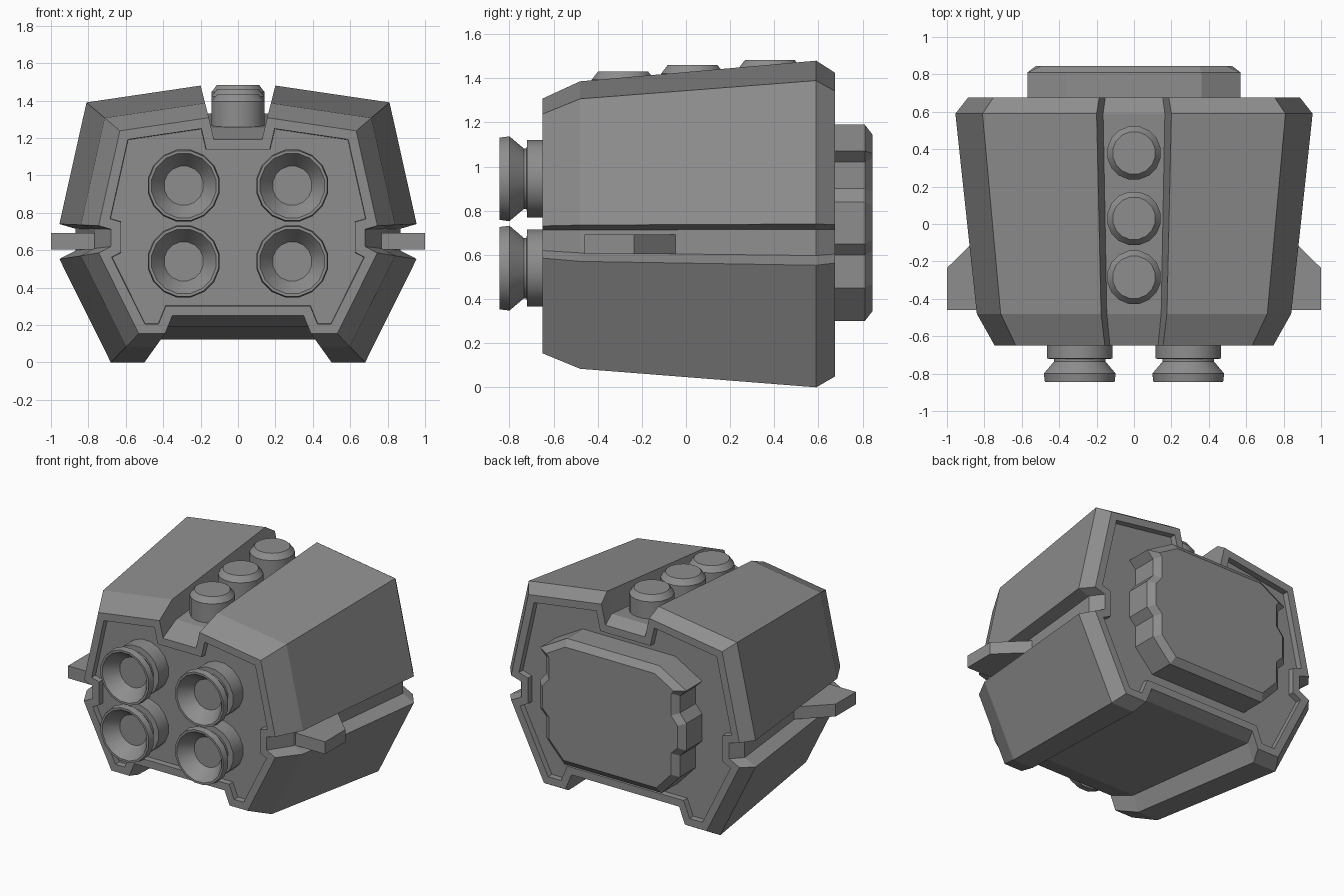
import bpy, bmesh, math
from mathutils import Matrix

old = bpy.data.objects.get("Cube")
if old:
    bpy.data.objects.remove(old, do_unlink=True)

grey = bpy.data.materials.new("hull_grey")
grey.use_nodes = True
color = (0.27, 0.27, 0.27, 1)
grey.diffuse_color = color
grey.node_tree.nodes["Principled BSDF"].inputs["Base Color"].default_value = color


def finish(bm, name, smooth=False):
    bmesh.ops.recalc_face_normals(bm, faces=bm.faces[:])
    mesh = bpy.data.meshes.new(name)
    bm.to_mesh(mesh)
    bm.free()
    mesh.materials.append(grey)
    obj = bpy.data.objects.new(name, mesh)
    bpy.context.collection.objects.link(obj)
    if smooth:
        bpy.ops.object.select_all(action='DESELECT')
        obj.select_set(True)
        bpy.context.view_layer.objects.active = obj
        bpy.ops.object.shade_smooth_by_angle(angle=math.radians(30))
    return obj


def mirrored(half):
    return half + [(-x, z) for x, z in reversed(half)]


def loft(bm, rings):
    """Skin a list of point rings and cap both ends; returns the two caps."""
    loops = [[bm.verts.new(p) for p in ring] for ring in rings]
    n = len(loops[0])
    for a, b in zip(loops, loops[1:]):
        for i in range(n):
            j = (i + 1) % n
            bm.faces.new((a[i], a[j], b[j], b[i]))
    caps = [bm.faces.new(loops[0]), bm.faces.new(loops[-1])]
    bmesh.ops.recalc_face_normals(bm, faces=bm.faces[:])
    return caps


def lathe(name, profile, location, axis, sides=16):
    """Turn a (radius, height) profile round z or towards the front."""
    bm = bmesh.new()
    loft(bm, [[(r * math.cos((i + 0.5) * math.tau / sides),
                r * math.sin((i + 0.5) * math.tau / sides), h)
               for i in range(sides)] for r, h in profile])
    if axis == 'Y':
        bm.transform(Matrix.Rotation(math.pi / 2, 4, 'X'))
    bm.transform(Matrix.Translation(location))
    return finish(bm, name, True)


# Hull: one notched cross-section, scaled along its length
section = mirrored([(0.165, 1.33), (0.2, 1.48), (0.81, 1.39), (0.955, 0.74),
                    (0.87, 0.715), (0.87, 0.597), (0.955, 0.553),
                    (0.68, 0), (0.5, 0), (0.45, 0.123)])
stations = [(-0.65, 0.78), (-0.48, 0.88), (0.59, 1), (0.675, 0.93)]
mid = 0.7
bm = bmesh.new()
caps = loft(bm, [[(x * s, y, mid + (z - mid) * s) for x, z in section]
                 for y, s in stations])
# Recessed end panels
for cap in caps:
    bmesh.ops.inset_individual(bm, faces=[cap], thickness=0.052, use_even_offset=True)
    bmesh.ops.inset_individual(bm, faces=[cap], thickness=0.002, depth=-0.04,
                               use_even_offset=True)
finish(bm, "hull")

# Rear plate with notched sides and a chamfered rim
outline = mirrored([(0.36, 1.19), (0.57, 1.07), (0.52, 1.02), (0.52, 0.9),
                    (0.57, 0.84), (0.57, 0.65), (0.52, 0.6), (0.52, 0.45),
                    (0.38, 0.3)])
bm = bmesh.new()
caps = loft(bm, [[(x, y, z) for x, z in outline] for y in (0.6, 0.81)])
bmesh.ops.inset_individual(bm, faces=[caps[1]], thickness=0.045, depth=0.035,
                           use_even_offset=True)
finish(bm, "rear_plate")

# Four flared nozzles with hollow funnels
nozzle = [(0.178, 0), (0.178, 0.11), (0.14, 0.112), (0.14, 0.125),
          (0.196, 0.19), (0.19, 0.235), (0.175, 0.235), (0.106, 0.14)]
for side, x in (("left", 0.29), ("right", -0.29)):
    for level, z in (("upper", 0.945), ("lower", 0.54)):
        lathe(f"{level}_{side}_nozzle", nozzle, (x, -0.61, z), 'Y')

# Row of capped studs in the top channel
for name, y, top in (("front", -0.285, 1.432), ("middle", 0.03, 1.46),
                     ("back", 0.38, 1.483)):
    lathe(f"{name}_stud", [(0.145, -0.25), (0.145, -0.038), (0.115, 0)],
          (0, y, top), 'Z')

# Side fins
fin = [(0.7, -0.46), (1, -0.46), (1, -0.235), (0.8, -0.04), (0.7, -0.04)]
for side, sign in (("left", 1), ("right", -1)):
    bm = bmesh.new()
    loft(bm, [[(sign * x, y, z) for x, y in fin] for z in (0.605, 0.692)])
    finish(bm, f"{side}_fin")
